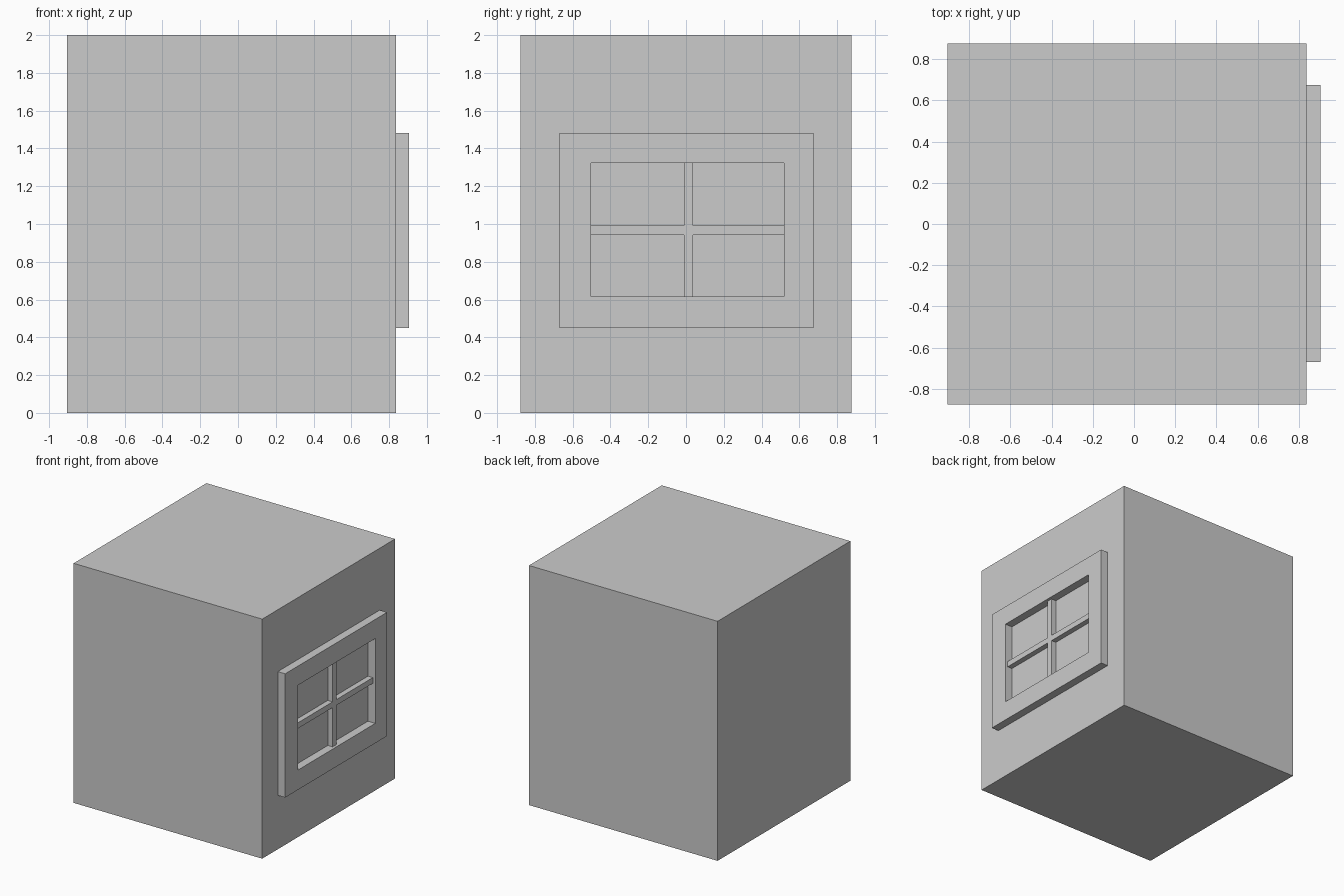
import bpy, bmesh

if "Cube" in bpy.data.objects:
    bpy.data.objects.remove(bpy.data.objects["Cube"])

WALL = 0.837     # x of the wall that carries the window
FRONT = 0.905    # x of the outer face of the frame


def rect(y0, y1, z0, z1):
    return [(y0, z0), (y1, z0), (y1, z1), (y0, z1)]


def extrude_x(name, outline, x0, x1, hole=None):
    """Extrude a y-z outline from x0 to x1; a matching hole outline makes it a ring."""
    bm = bmesh.new()
    outer = [bm.verts.new((x0, y, z)) for y, z in outline]
    if hole:
        inner = [bm.verts.new((x0, y, z)) for y, z in hole]
        n = len(outer)
        for i in range(n):
            j = (i + 1) % n
            bm.faces.new((outer[i], outer[j], inner[j], inner[i]))
    else:
        bm.faces.new(outer)
    # Keep the base faces so the part is a closed solid
    base = bm.faces[:]
    copy = bmesh.ops.duplicate(bm, geom=base + bm.edges[:] + bm.verts[:])["geom"]
    top = [g for g in copy if isinstance(g, bmesh.types.BMFace)]
    rims = [e for e in bm.edges if e.is_boundary]
    for f in top:
        for v in f.verts:
            v.co.x = x1
    # Join matching rim edges with side walls
    low = [e for e in rims if e.verts[0].co.x == e.verts[1].co.x and abs(e.verts[0].co.x - x0) < 1e-5]
    match = {(round(v.co.y, 4), round(v.co.z, 4)): v for f in top for v in f.verts}
    for e in low:
        a, b = e.verts
        c, d = (match[(round(v.co.y, 4), round(v.co.z, 4))] for v in (b, a))
        bm.faces.new((a, b, c, d))
    bmesh.ops.recalc_face_normals(bm, faces=bm.faces[:])
    mesh = bpy.data.meshes.new(name)
    bm.to_mesh(mesh)
    bm.free()
    obj = bpy.data.objects.new(name, mesh)
    bpy.context.collection.objects.link(obj)
    return obj


# Solid building block
extrude_x("building_block", rect(-0.876, 0.876, 0, 2), -0.905, WALL)

# Raised window frame around the opening
Y0, Y1, Z0, Z1 = -0.503, 0.519, 0.615, 1.323
extrude_x("window_frame", rect(-0.67, 0.674, 0.45, 1.483), WALL, FRONT,
          hole=rect(Y0, Y1, Z0, Z1))

# Cross-shaped glazing bars, set slightly back from the frame face
a, b = -0.011, 0.037     # vertical bar sides
c, d = 0.943, 0.991      # horizontal bar sides
cross = [(a, Z0), (b, Z0), (b, c), (Y1, c), (Y1, d), (b, d),
         (b, Z1), (a, Z1), (a, d), (Y0, d), (Y0, c), (a, c)]
extrude_x("window_bars", cross, WALL, 0.882)
